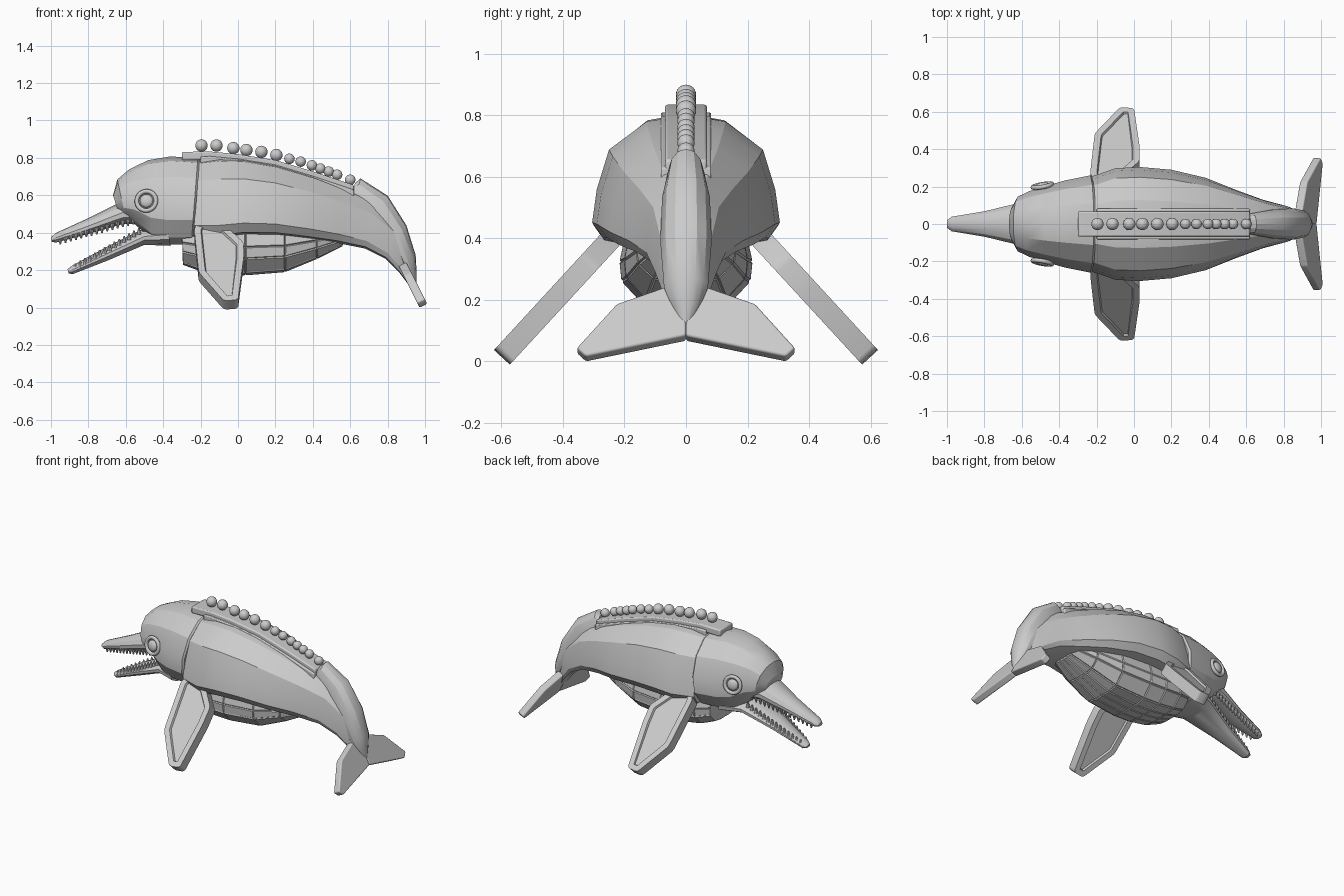
import bpy, bmesh, math
from mathutils import Vector

if "Cube" in bpy.data.objects:
    bpy.data.objects.remove(bpy.data.objects["Cube"])

# half cross-sections: (width fraction, height fraction), top to bottom
ROUND = [(0, 1), (.42, .95), (.78, .77), (.97, .5), (.95, .28), (.7, .08), (.4, .0), (0, 0)]
BACK = [(0, 1), (.42, .95), (.82, .73), (.95, .42), (1, .16), (.88, .04), (.5, 0), (0, 0)]
KEEL = [(0, 1), (.9, 1), (1, .6), (.97, .35), (.65, .05), (.3, 0), (0, 0)]
BOX = [(1, 1), (1, 0)]


def finish(name, bm, bevel=0, angle=25, segments=2):
    bmesh.ops.recalc_face_normals(bm, faces=bm.faces)
    me = bpy.data.meshes.new(name)
    bm.to_mesh(me)
    bm.free()
    ob = bpy.data.objects.new(name, me)
    bpy.context.collection.objects.link(ob)
    bpy.ops.object.select_all(action='DESELECT')
    ob.select_set(True)
    bpy.context.view_layer.objects.active = ob
    bpy.ops.object.shade_smooth_by_angle(angle=math.radians(angle))
    if bevel:
        m = ob.modifiers.new("bevel", 'BEVEL')
        m.width, m.segments, m.angle_limit = bevel, segments, math.radians(40)
    return ob


def loft(name, rings, section, bevel=0, plates=0):
    """Skin rings given as (top x, top z, bottom x, bottom z, half width)."""
    full = section + [(-w, h) for w, h in reversed(section) if w > 0]
    bm = bmesh.new()
    loops = []
    for tx, tz, bx, bz, w in rings:
        loops.append([bm.verts.new((bx + (tx - bx) * h, f * w, bz + (tz - bz) * h)) for f, h in full])
    n = len(full)
    sides = [bm.faces.new((a[i], a[(i + 1) % n], b[(i + 1) % n], b[i]))
             for a, b in zip(loops, loops[1:]) for i in range(n)]
    bm.faces.new(loops[0])
    bm.faces.new(loops[-1])
    bmesh.ops.recalc_face_normals(bm, faces=bm.faces)
    if plates:
        bmesh.ops.inset_individual(bm, faces=sides, thickness=plates, depth=plates)
    return finish(name, bm, bevel)


def plate(name, outline, place, thick, rounding, rim=0):
    """Rounded slab from a flat outline, optionally with a sunken panel on both sides."""
    bm = bmesh.new()
    face = bm.faces.new([bm.verts.new(place(*p)) for p in outline])
    bmesh.ops.bevel(bm, geom=bm.verts[:], offset=rounding, segments=3, profile=.5, affect='VERTICES')
    face = bm.faces[:][0]
    face.normal_update()
    n = face.normal.copy()
    bmesh.ops.translate(bm, verts=bm.verts, vec=-n * thick / 2)
    ext = bmesh.ops.extrude_face_region(bm, geom=[face], use_keep_orig=True)
    moved = [g for g in ext['geom'] if isinstance(g, bmesh.types.BMVert)]
    bmesh.ops.translate(bm, verts=moved, vec=n * thick)
    bmesh.ops.recalc_face_normals(bm, faces=bm.faces)
    if rim:
        for f in [f for f in bm.faces if len(f.verts) > 4]:
            bmesh.ops.inset_region(bm, faces=[f], thickness=rim)
            bmesh.ops.inset_region(bm, faces=[f], thickness=.006, depth=-.012)
    return finish(name, bm, thick * .42, 40, 3)


# main body sweeping down into the tail
loft("body", [(-.21, .79, -.24, .37, .25), (-.1, .805, -.1, .37, .298), (.03, .80, .03, .385, .305),
              (.2, .77, .2, .385, .29), (.4, .71, .38, .365, .247), (.58, .64, .53, .345, .185),
              (.73, .57, .68, .315, .13), (.86, .45, .79, .26, .10), (.93, .3, .86, .19, .07),
              (.95, .18, .92, .11, .03)], BACK)
# raised tail cover
loft("tail_cover", [(.625, .665, .6, .56, .055), (.655, .69, .62, .55, .06), (.8, .598, .7, .47, .08),
                    (.9, .44, .8, .34, .086), (.95, .28, .87, .21, .074), (.955, .19, .9, .15, .045),
                    (.955, .1, .94, .09, .008)], ROUND)
# head shell
loft("head", [(-.668, .60, -.64, .51, .09), (-.645, .685, -.6, .475, .15), (-.58, .74, -.545, .44, .18),
              (-.48, .788, -.46, .36, .21), (-.36, .808, -.38, .335, .24), (-.215, .798, -.25, .34, .268),
              (-.205, .79, -.24, .35, .255)], ROUND)
# open beak
loft("upper_beak", [(-1.0, .375, -.997, .352, .022), (-.975, .398, -.975, .347, .04),
                    (-.8, .478, -.8, .393, .07), (-.62, .568, -.62, .445, .115),
                    (-.5, .6, -.48, .45, .15)], ROUND)
loft("lower_jaw", [(-.912, .205, -.905, .183, .02), (-.885, .225, -.885, .178, .038),
                   (-.7, .325, -.7, .25, .075), (-.5, .425, -.5, .335, .135),
                   (-.38, .45, -.36, .33, .19)], ROUND)

# teeth along both jaws
bm = bmesh.new()
for start, end, count, flip in [((-.95, .028, .355), (-.56, .10, .462), 15, 1),
                                ((-.87, .028, .218), (-.53, .10, .408), 14, 0)]:
    for i in range(count):
        p = Vector(start).lerp(Vector(end), i / (count - 1))
        for s in (1, -1):
            v = bmesh.ops.create_cone(bm, segments=8, radius1=.013, radius2=.004, depth=.035, cap_ends=True)['verts']
            if flip:
                bmesh.ops.scale(bm, verts=v, vec=(1, 1, -1))
            bmesh.ops.translate(bm, verts=v, vec=(p.x, s * p.y, p.z))
finish("teeth", bm)

# eyes: ring and domed pupil
for s in (1, -1):
    tilt = (math.radians(90 - s * 8 * -1), 0, math.radians(-10 * -s))
    pos = (-.49, s * .205, .57)
    bpy.ops.mesh.primitive_torus_add(location=pos, rotation=tilt, major_radius=.052, minor_radius=.012,
                                     major_segments=28, minor_segments=8)
    bpy.context.object.name = "eye_ring"
    bpy.ops.object.shade_smooth()
    bpy.ops.mesh.primitive_uv_sphere_add(location=pos, rotation=tilt, segments=24, ring_count=12, radius=.036)
    bpy.context.object.name = "eye"
    bpy.context.object.scale.z = .5
    bpy.ops.object.shade_smooth()

# plated belly
loft("belly", [(-.3, .42, -.295, .235, .165), (-.2, .42, -.2, .20, .20), (-.08, .42, -.08, .182, .21),
               (.04, .42, .04, .178, .21), (.25, .42, .25, .195, .195), (.42, .42, .42, .265, .155),
               (.57, .42, .56, .335, .10)], KEEL, plates=.006)

# back strip in two layers
spine = [(-.3, .832), (-.15, .834), (0, .82), (.2, .788), (.4, .728), (.62, .655)]
loft("back_strip", [(x, z, x, z - .045, .068) for x, z in spine], BOX, bevel=.008)
loft("back_strip_base", [(max(x, -.2), z - .025, max(x, -.2), z - .09, .082) for x, z in spine], BOX, bevel=.006)

# row of beads on the strip
beads = [(-.195, .866), (-.115, .866), (-.025, .852), (.045, .842), (.125, .832), (.205, .815), (.275, .795),
         (.335, .78), (.395, .76), (.44, .743), (.485, .727), (.53, .71), (.6, .683)]
bm = bmesh.new()
for i, (x, z) in enumerate(beads):
    r = .033 if i < 6 else .028
    v = bmesh.ops.create_uvsphere(bm, u_segments=20, v_segments=12, radius=r)['verts']
    bmesh.ops.translate(bm, verts=v, vec=(x, 0, z))
finish("beads", bm, angle=60)

# flippers and tail flukes, one of each per side
flipper = [(-.235, .40), (-.20, .445), (-.09, .435), (.03, .325), (.03, .24), (.0, .018), (-.075, .012),
           (-.21, .165)]
fluke = [(0, .075), (.0, .235), (.07, .232), (.225, .178), (.355, .035), (.325, .008)]
for s, side in ((1, "left"), (-1, "right")):
    plate("flipper_" + side, flipper, lambda x, z: (x, s * (.578 - (z - .035) * .92), z), .07, .018, .035)
    plate("fluke_" + side, fluke, lambda y, z: (.878 + .5 * (.235 - z), s * y, z), .045, .008)
